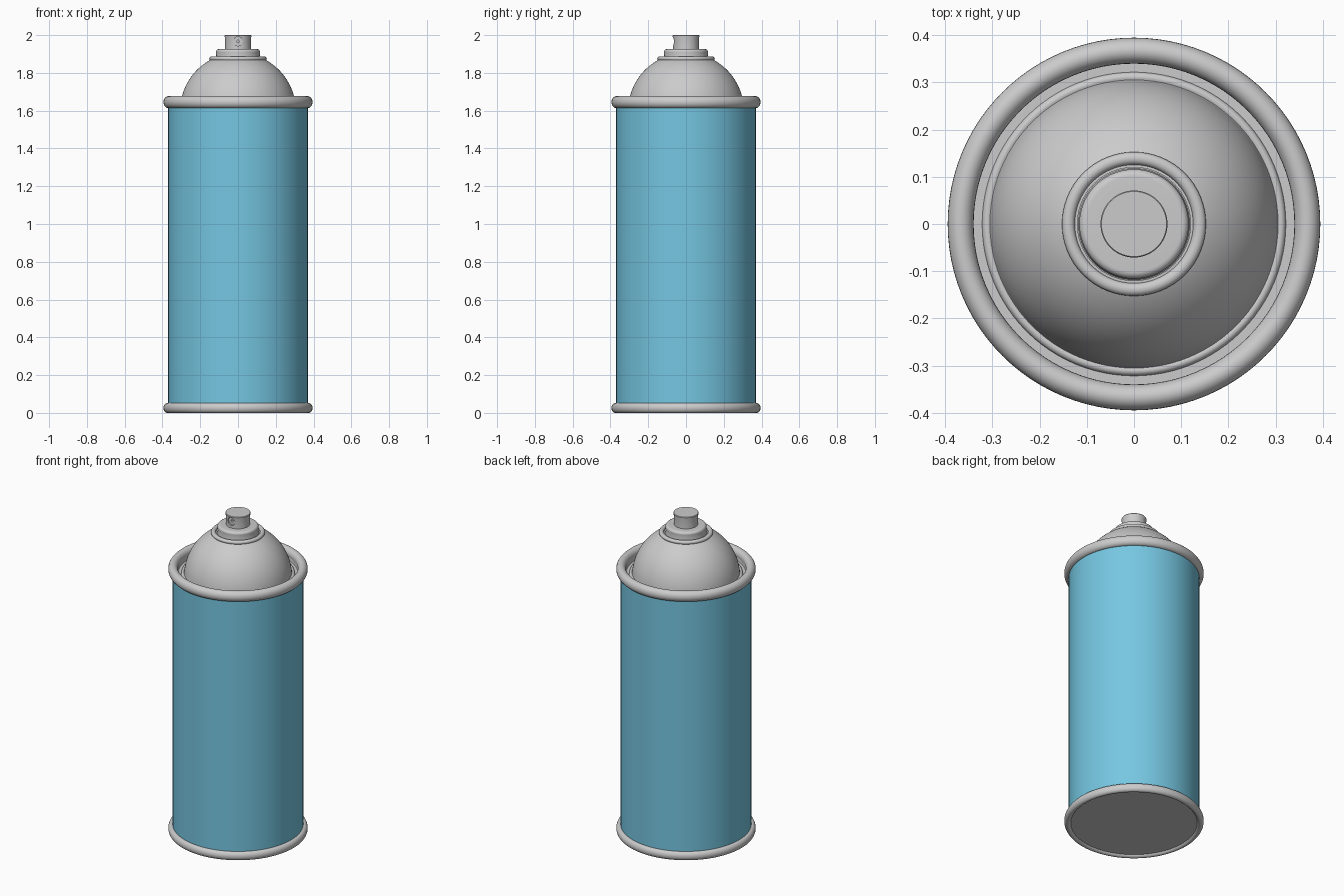
import bpy, bmesh, math

if "Cube" in bpy.data.objects:
    bpy.data.objects.remove(bpy.data.objects["Cube"])

SEG = 96


def smooth(obj, angle=35):
    bpy.ops.object.select_all(action='DESELECT')
    obj.select_set(True)
    bpy.context.view_layer.objects.active = obj
    bpy.ops.object.shade_smooth_by_angle(angle=math.radians(angle))


def lathe(name, profile, closed=False):
    """Revolve (radius, z) points around z; points with radius 0 become poles."""
    bm = bmesh.new()
    rings = []
    for r, z in profile:
        if r < 1e-6:
            rings.append([bm.verts.new((0, 0, z))] * SEG)
        else:
            rings.append([bm.verts.new((r * math.cos(2 * math.pi * i / SEG),
                                        r * math.sin(2 * math.pi * i / SEG), z))
                          for i in range(SEG)])
    pairs = list(zip(rings, rings[1:]))
    if closed:
        pairs.append((rings[-1], rings[0]))
    for a, b in pairs:
        for i in range(SEG):
            j = (i + 1) % SEG
            bm.faces.new(list(dict.fromkeys((a[i], a[j], b[j], b[i]))))
    bmesh.ops.recalc_face_normals(bm, faces=bm.faces)
    mesh = bpy.data.meshes.new(name)
    bm.to_mesh(mesh)
    bm.free()
    obj = bpy.data.objects.new(name, mesh)
    bpy.context.collection.objects.link(obj)
    smooth(obj)
    return obj


def arc(cr, cz, rr, rz, start, end, n):
    """Elliptical arc of profile points, angles in degrees."""
    out = []
    for k in range(n + 1):
        a = math.radians(start + (end - start) * k / n)
        out.append((cr + rr * math.cos(a), cz + rz * math.sin(a)))
    return out


# Coloured can wall
body = lathe("can_body", [(0.37, 0.03), (0.37, 1.63)])
blue = bpy.data.materials.new("light_blue")
blue.diffuse_color = (0.18, 0.57, 0.76, 1)
blue.use_nodes = True
blue.node_tree.nodes["Principled BSDF"].inputs["Base Color"].default_value = blue.diffuse_color
body.data.materials.append(blue)

# Rolled rims at top and bottom
lathe("top_rim", arc(0.3675, 1.645, 0.0275, 0.032, 0, 360, 24)[:-1], closed=True)
lathe("bottom_rim", arc(0.375, 0.026, 0.02, 0.026, 0, 360, 20)[:-1], closed=True)

# Bottom plate
lathe("bottom_plate", [(0, 0.012), (0.364, 0.012)])

# Shoulder: channel inside the rim, small bead, then the dome
shoulder = [(0.345, 1.65), (0.34, 1.615), (0.322, 1.615)]
shoulder += arc(0.311, 1.615, 0.011, 0.012, 0, 120, 6)
shoulder += arc(0, 1.60, 0.306, 0.306, 5, 64, 20)
shoulder += [(0.12, 1.875)]
lathe("shoulder_dome", shoulder)

# Valve ring seated on the dome
lathe("valve_ring", arc(0.139, 1.875, 0.0135, 0.012, 0, 360, 16)[:-1], closed=True)

# Valve cup with rounded upper edge
lathe("valve_cup", [(0.127, 1.868), (0.118, 1.872), (0.115, 1.885)]
      + arc(0.101, 1.911, 0.015, 0.015, -10, 90, 8) + [(0.06, 1.926)])

# Spray button, slightly waisted
nozzle = lathe("spray_button", [(0, 1.915), (0.068, 1.915), (0.068, 1.94),
                                (0.068, 1.97), (0.071, 1.997), (0.069, 2.0), (0, 2.0)])

# Round recess and spray hole on the front of the button
for label, radius, depth in (("recess", 0.024, 0.058), ("hole", 0.007, 0.035)):
    bpy.ops.mesh.primitive_cylinder_add(vertices=32, radius=radius, depth=0.1,
                                        location=(0, -depth - 0.05, 1.967),
                                        rotation=(math.pi / 2, 0, 0))
    cutter = bpy.context.object
    cutter.name = "nozzle_" + label + "_cutter"
    cutter.hide_render = True
    cutter.hide_set(True)
    mod = nozzle.modifiers.new(label, 'BOOLEAN')
    mod.operation = 'DIFFERENCE'
    mod.solver = 'EXACT'
    mod.object = cutter
